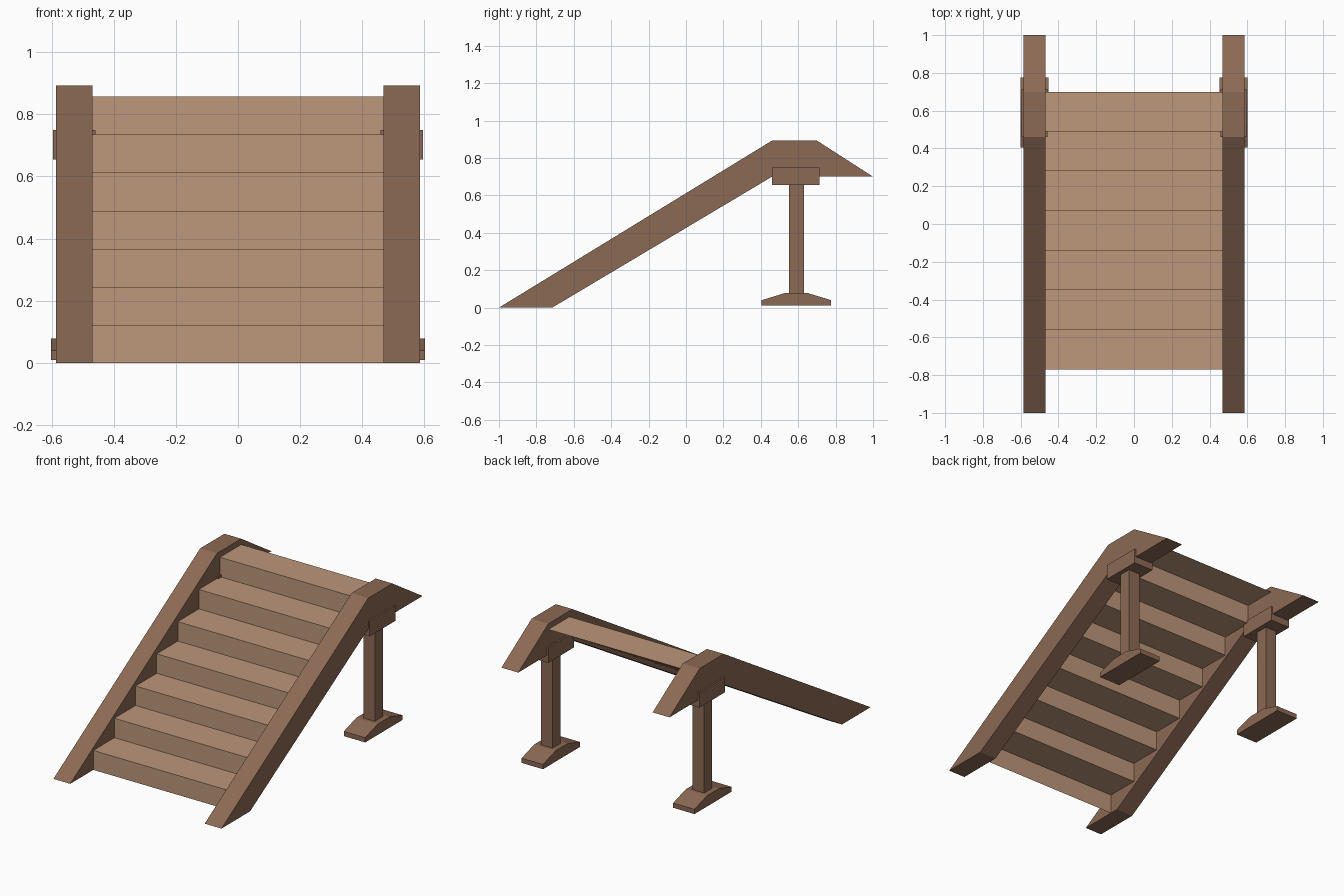
import bpy
import bmesh

cube = bpy.data.objects.get("Cube")
if cube:
    bpy.data.objects.remove(cube, do_unlink=True)


def make_material(name, rgb):
    mat = bpy.data.materials.new(name)
    mat.use_nodes = True
    color = (*rgb, 1)
    mat.diffuse_color = color
    bsdf = mat.node_tree.nodes["Principled BSDF"]
    bsdf.inputs["Base Color"].default_value = color
    bsdf.inputs["Roughness"].default_value = 0.9
    return mat


light_wood = make_material("light wood", (0.51, 0.31, 0.195))
dark_wood = make_material("dark wood", (0.265, 0.143, 0.09))


def add_object(name, bm, mat):
    mesh = bpy.data.meshes.new(name)
    bm.to_mesh(mesh)
    bm.free()
    mesh.materials.append(mat)
    obj = bpy.data.objects.new(name, mesh)
    bpy.context.collection.objects.link(obj)
    return obj


def extrude_profile(name, profile, x0, x1, mat):
    """Solid with a (y, z) profile running from x0 to x1."""
    bm = bmesh.new()
    face = bm.faces.new([bm.verts.new((x0, y, z)) for y, z in profile])
    result = bmesh.ops.extrude_face_region(bm, geom=[face])
    moved = [v for v in result["geom"] if isinstance(v, bmesh.types.BMVert)]
    bmesh.ops.translate(bm, verts=moved, vec=(x1 - x0, 0, 0))
    bmesh.ops.recalc_face_normals(bm, faces=bm.faces)
    return add_object(name, bm, mat)


def rectangle(y0, y1, z0, z1):
    return [(y0, z0), (y1, z0), (y1, z1), (y0, z1)]


# Steps: one folded sheet of risers and treads
STEPS, RUN, RISE, START = 7, 0.21, 0.1224, -0.77
path = [(START, 0)]
for i in range(STEPS):
    y, z = START + i * RUN, (i + 1) * RISE
    path += [(y, z), (y + RUN, z)]

bm = bmesh.new()
rows = [[bm.verts.new((x, y, z)) for x in (-0.47, 0.47)] for y, z in path]
for a, b in zip(rows, rows[1:]):
    bm.faces.new((a[0], a[1], b[1], b[0]))
add_object("steps", bm, light_wood)

# Side profiles shared by both sides
stringer = [(-1, 0), (-0.715, 0), (0.46, 0.7), (1, 0.7), (0.7, 0.893), (0.46, 0.893)]
foot = [(0.405, 0.01), (0.775, 0.01), (0.775, 0.04), (0.65, 0.078),
        (0.53, 0.078), (0.405, 0.04)]

# Stringers with their support posts
for side, s in (("left", 1), ("right", -1)):
    extrude_profile(side + "_stringer", stringer, s * 0.468, s * 0.585, dark_wood)
    extrude_profile(side + "_bracket", rectangle(0.46, 0.715, 0.655, 0.75),
                    s * 0.458, s * 0.595, dark_wood)
    extrude_profile(side + "_post", rectangle(0.55, 0.63, 0.07, 0.66),
                    s * 0.488, s * 0.567, dark_wood)
    extrude_profile(side + "_foot", foot, s * 0.453, s * 0.602, dark_wood)
